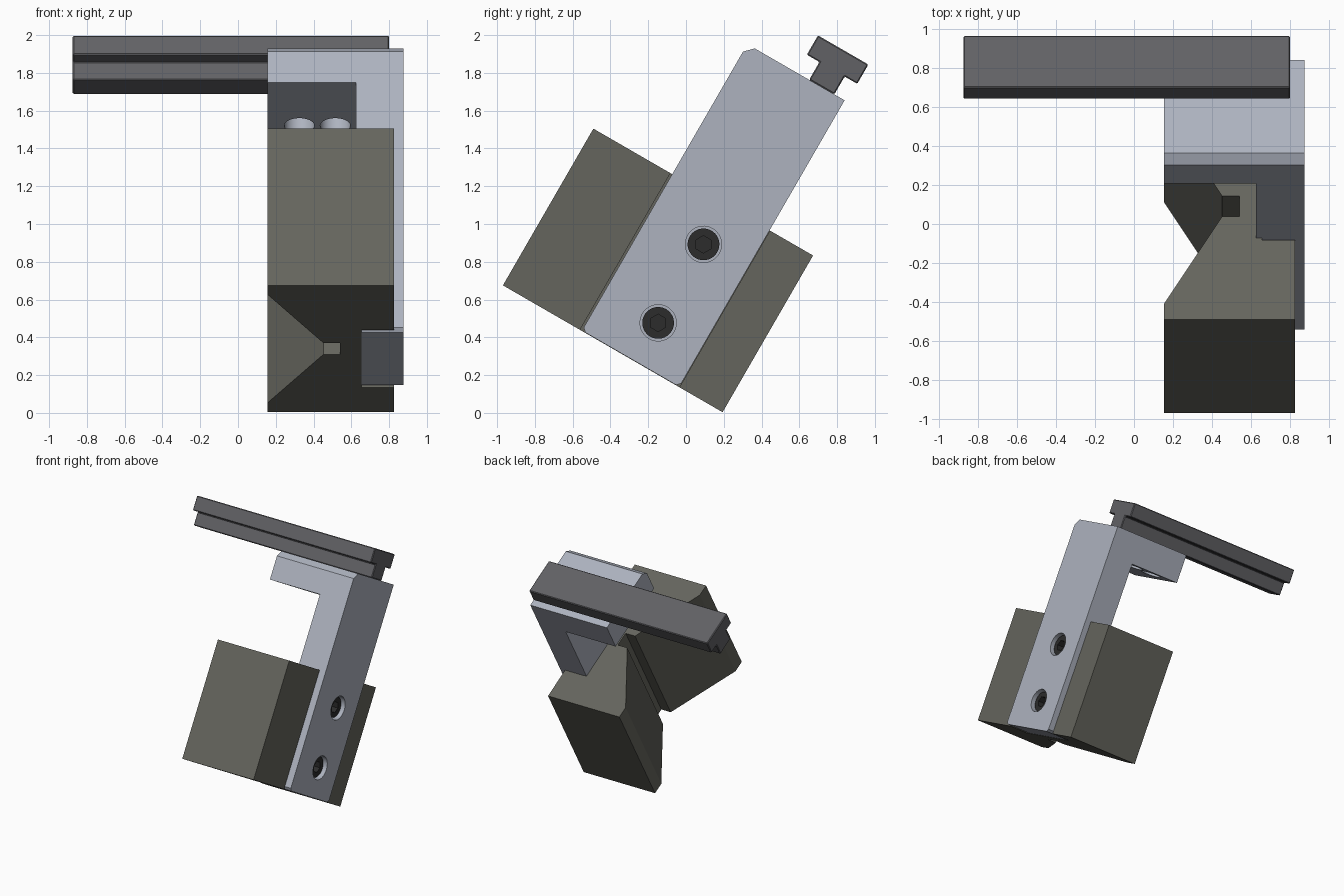
import bpy, bmesh, math
from mathutils import Matrix, Vector

if "Cube" in bpy.data.objects:
    bpy.data.objects.remove(bpy.data.objects["Cube"])

TILT = Matrix.Rotation(math.radians(-30), 4, 'X')   # whole assembly leans back


def material(name, rgb):
    m = bpy.data.materials.new(name)
    m.diffuse_color = (*rgb, 1)
    m.use_nodes = True
    m.node_tree.nodes["Principled BSDF"].inputs["Base Color"].default_value = m.diffuse_color
    return m


OLIVE = material("olive_steel", (0.13, 0.13, 0.11))
SILVER = material("light_steel", (0.42, 0.45, 0.52))
GREY = material("dark_grey", (0.12, 0.12, 0.13))
BLACK = material("black_steel", (0.025, 0.025, 0.025))


def prism(name, pts, axis, lo, hi, mat=None):
    """Extrude a 2D profile along an axis; the profile uses the other two axes in order."""
    bm = bmesh.new()

    def place(p, t):
        c = list(p)
        c.insert(axis, t)
        return bm.verts.new(c)
    face = bm.faces.new([place(p, lo) for p in pts])
    ext = bmesh.ops.extrude_face_region(bm, geom=[face])
    shift = Vector((0, 0, 0))
    shift[axis] = hi - lo
    bmesh.ops.translate(bm, vec=shift,
                        verts=[g for g in ext["geom"] if isinstance(g, bmesh.types.BMVert)])
    bmesh.ops.recalc_face_normals(bm, faces=bm.faces)
    me = bpy.data.meshes.new(name)
    bm.to_mesh(me)
    bm.free()
    ob = bpy.data.objects.new(name, me)
    bpy.context.collection.objects.link(ob)
    ob.matrix_world = TILT
    if mat:
        me.materials.append(mat)
    return ob


def circle(a, b, r, n=40, start=0.0):
    return [(a + r * math.cos(start + 2 * math.pi * i / n),
             b + r * math.sin(start + 2 * math.pi * i / n)) for i in range(n)]


def cut(ob, cutters):
    for c in cutters:
        c.hide_render = True
        mod = ob.modifiers.new("cut", 'BOOLEAN')
        mod.operation = 'DIFFERENCE'
        mod.solver = 'EXACT'
        mod.object = c
    bpy.context.view_layer.update()
    dg = bpy.context.evaluated_depsgraph_get()
    me = bpy.data.meshes.new_from_object(ob.evaluated_get(dg))
    ob.modifiers.clear()
    ob.data = me
    for c in cutters:
        bpy.data.objects.remove(c)


def smooth(ob):
    bpy.ops.object.select_all(action='DESELECT')
    ob.select_set(True)
    bpy.context.view_layer.objects.active = ob
    bpy.ops.object.shade_smooth_by_angle(angle=math.radians(30))


# V block: wide V with relief slot on one side, bracket slot on the other
C = -0.506
prism("v_block", [
    (0.155, -1.177), (0.825, -1.177), (0.825, -0.706), (0.655, -0.706),
    (0.655, -0.098), (0.825, -0.098), (0.825, 0.166), (0.155, 0.166),
    (0.155, C + 0.575), (0.452, C + 0.06), (0.54, C + 0.06),
    (0.54, C - 0.06), (0.452, C - 0.06), (0.155, C - 0.575)],
    2, 0.10, 1.058, OLIVE)

# L bracket: chamfered plate, hollowed under the arm
bracket = prism("bracket", [
    (-0.675, 0.102), (-0.12, 0.102), (-0.10, 0.122), (-0.10, 1.853),
    (-0.65, 1.853), (-0.695, 1.807), (-0.695, 0.122)], 0, 0.155, 0.875, SILVER)
plate_holes = [(-0.366, 0.819), (-0.366, 0.339)]
arm_holes = [(0.325, -0.24), (0.515, -0.24)]
cut(bracket, [prism("gap_cutter", [(0.0, 0.0), (0.655, 0.0), (0.655, 1.058), (0.625, 1.058),
                                   (0.625, 1.617), (0.0, 1.617)], 1, -1, 0.3)]
    + [prism("bore_cutter", circle(*h, 0.096), 0, 0.73, 1.0) for h in plate_holes]
    + [prism("bore_cutter", circle(*h, 0.08), 2, 1.5, 1.76) for h in arm_holes])
smooth(bracket)

# Socket head screws: two clamping the plate, two holding the rail
for i, h in enumerate(plate_holes):
    s = prism(f"plate_screw_{i + 1}", circle(*h, 0.084), 0, 0.72, 0.845, BLACK)
    cut(s, [prism("hex_cutter", circle(*h, 0.046, 6), 0, 0.78, 1.0)])
    smooth(s)
for i, h in enumerate(arm_holes):
    s = prism(f"rail_screw_{i + 1}", circle(*h, 0.07), 2, 1.725, 1.77, BLACK)
    cut(s, [prism("hex_cutter", circle(*h, 0.038, 6), 2, 1.6, 1.75)])
    smooth(s)

# T rail with fine edge chamfers
R = -0.24
half = [(0.077, 1.853), (0.077, 1.962), (0.154, 1.962), (0.154, 2.08)]
rail = prism("t_rail", [(R + a, b) for a, b in half] + [(R - a, b) for a, b in reversed(half)],
             0, -0.875, 0.80, GREY)
bev = rail.modifiers.new("edge_chamfer", 'BEVEL')
bev.width = 0.006
bev.segments = 1
